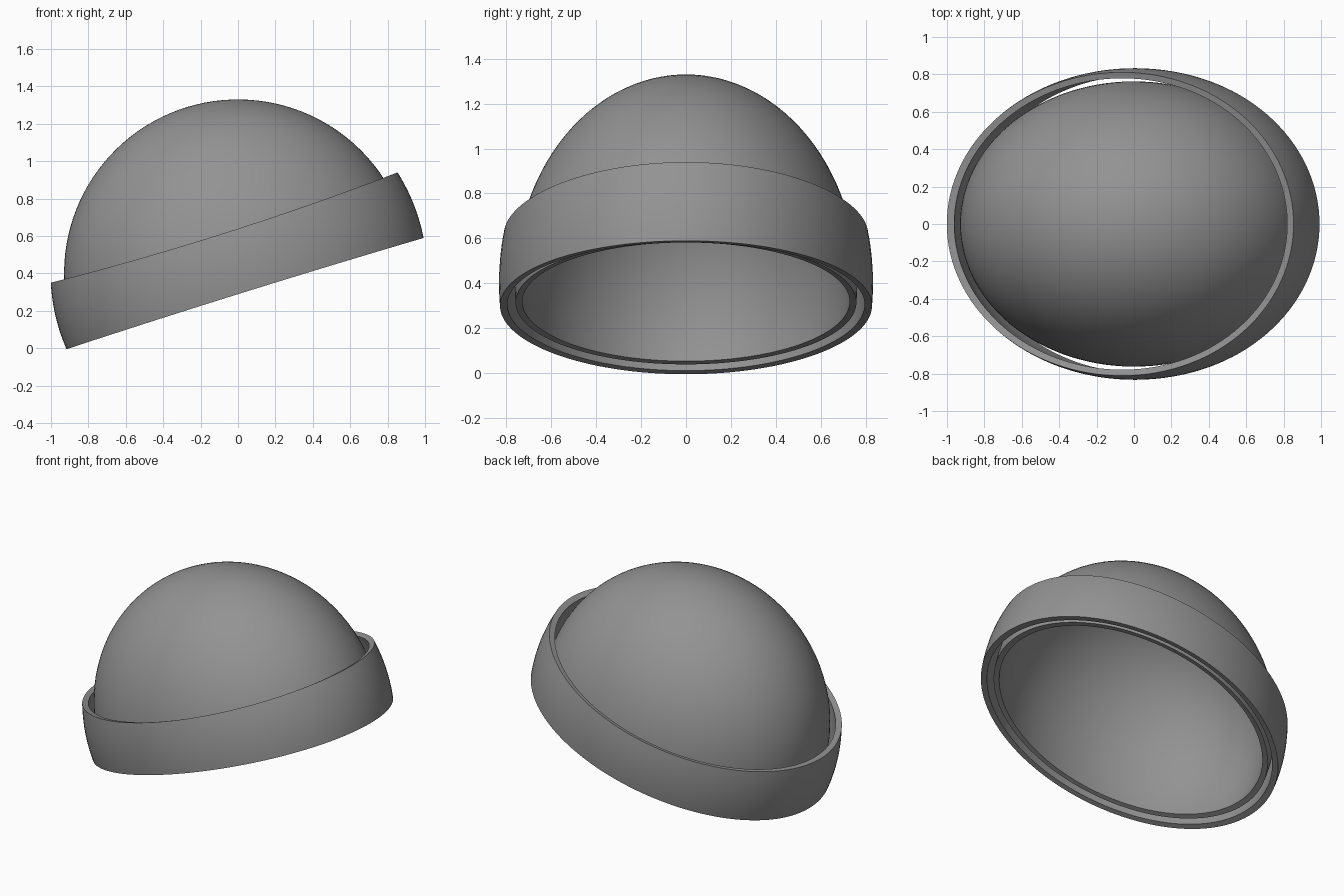
import bpy, bmesh, math
from mathutils import Vector, Matrix

if "Cube" in bpy.data.objects:
    bpy.data.objects.remove(bpy.data.objects["Cube"])

TILT = math.radians(-17.3)
CENTRE = Vector((0, 0, 0.40))

# Dark grey cloth
cloth = bpy.data.materials.new("dark_grey_cloth")
cloth.diffuse_color = (0.29, 0.29, 0.29, 1)
cloth.use_nodes = True
cloth.node_tree.nodes["Principled BSDF"].inputs["Base Color"].default_value = cloth.diffuse_color


def shell(name, r_out, r_in, low, high, depth, rows, shape=None, shift=0, segs=128):
    """Lathed spherical shell between two latitudes, tilted, squashed in y."""
    lats = [low + (high - low) * i / rows for i in range(rows + 1)]
    arc = lambda r, angles: [(r * math.cos(a), 0, r * math.sin(a)) for a in angles]
    pts = arc(r_out, lats) + arc(r_in, reversed(lats))
    bm = bmesh.new()
    vs = [bm.verts.new(p) for p in pts]
    edges = [bm.edges.new((vs[i], vs[i + 1])) for i in range(len(vs) - 1)
             if not (i == rows and high > 1.5)]     # no edge along the axis
    edges.append(bm.edges.new((vs[-1], vs[0])))     # lower rim
    bmesh.ops.spin(bm, geom=vs + edges, cent=(0, 0, 0), axis=(0, 0, 1),
                   angle=2 * math.pi, steps=segs, use_merge=False)
    bmesh.ops.remove_doubles(bm, verts=bm.verts, dist=1e-4)
    bmesh.ops.recalc_face_normals(bm, faces=bm.faces)
    if shape:       # slide points along the sphere so the rims bow slightly
        for v in bm.verts:
            az, r = math.atan2(v.co.y, v.co.x), v.co.length
            lat = math.asin(v.co.z / r)
            lat += shape(az, (lat - low) / (high - low))
            v.co = Vector((math.cos(lat) * math.cos(az),
                           math.cos(lat) * math.sin(az), math.sin(lat))) * r
    bm.transform(Matrix.Translation(CENTRE + Vector((shift, 0, 0)))
                 @ Matrix.Scale(depth, 4, (0, 1, 0))
                 @ Matrix.Rotation(TILT, 4, 'Y'))
    me = bpy.data.meshes.new(name)
    bm.to_mesh(me)
    bm.free()
    me.materials.append(cloth)
    ob = bpy.data.objects.new(name, me)
    bpy.context.collection.objects.link(ob)
    bpy.ops.object.select_all(action='DESELECT')
    ob.select_set(True)
    bpy.context.view_layer.objects.active = ob
    bpy.ops.object.shade_smooth_by_angle(angle=math.radians(30))
    return ob


def cuff_bow(az, t):
    """Rims dip toward each other at the sides; upper rim tilts a touch more."""
    top = 0.006 * math.cos(az) - 0.029 * math.sin(az) ** 2
    bottom = 0.008 * math.sin(az) ** 2
    return bottom + (top - bottom) * t


# Crown: hollow dome, open underneath
shell("hat_crown", 0.93, 0.893, math.asin(-0.09 / 0.93), math.pi / 2, 0.82, 32)

# Cuff: separate folded band standing slightly off the crown
shell("hat_cuff", 1.006, 0.966, math.asin(-0.113 / 1.006),
      math.asin(0.257 / 1.006), 0.828, 10, cuff_bow, 0.004)
